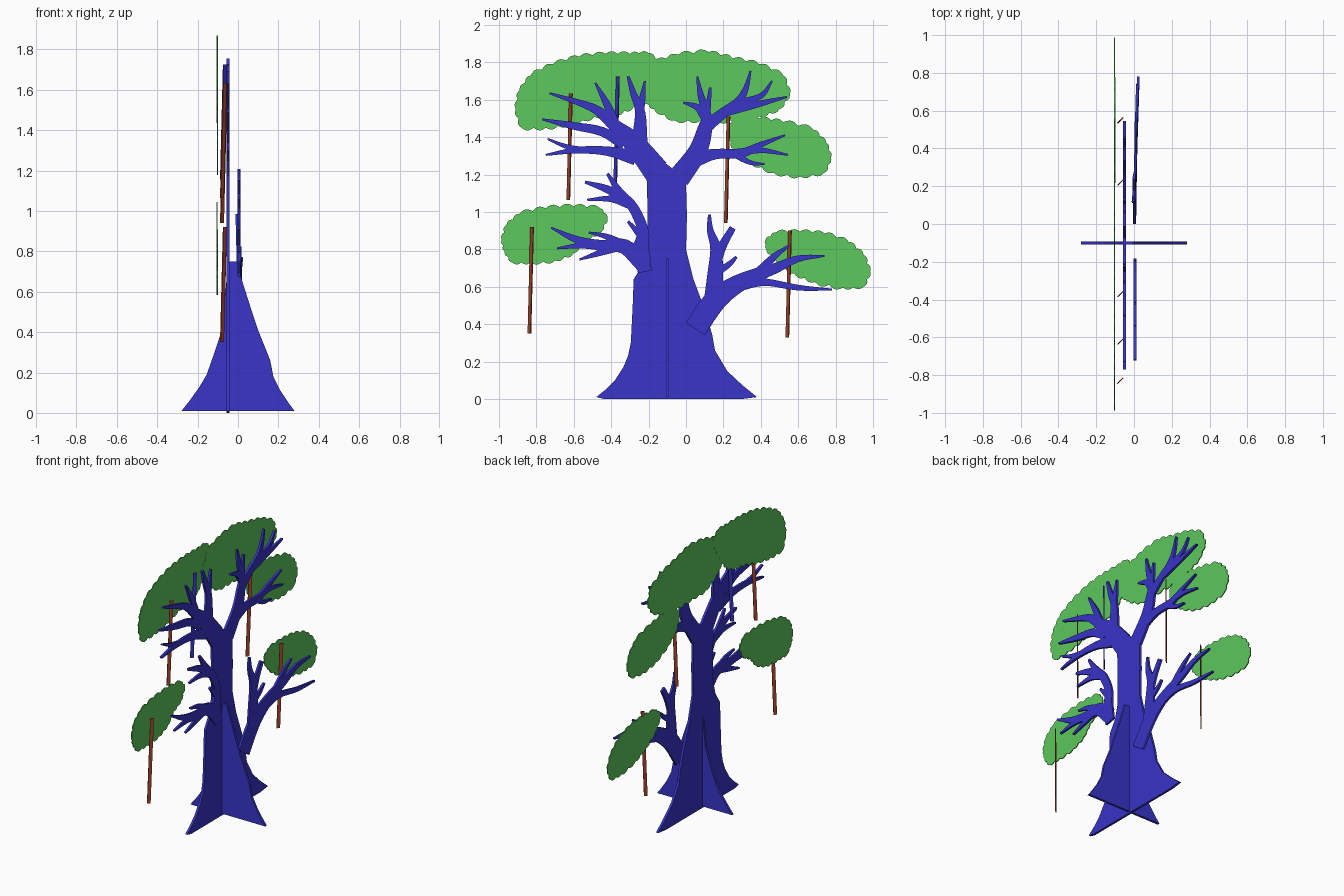
import bpy, bmesh, math
from mathutils import Vector, geometry


def material(name, rgb):
    m = bpy.data.materials.new(name)
    m.diffuse_color = (*rgb, 1)
    return m


BARK = material("bark_blue", (0.04, 0.035, 0.58))
LEAF = material("leaf_green", (0.107, 0.578, 0.107))
VINE = material("vine_brown", (0.35, 0.06, 0.025))


def branch(path, n=4):
    """Outline of a tapered branch along (u, v, width) points."""
    p = [Vector(q) for q in path]
    ext = [2 * p[0] - p[1]] + p + [2 * p[-1] - p[-2]]
    pts = []
    for a, b, c, d in zip(ext, ext[1:], ext[2:], ext[3:]):
        for i in range(n):
            t = i / n
            pts.append(0.5 * (2 * b + (c - a) * t + (2 * a - 5 * b + 4 * c - d) * t * t
                              + (3 * b - a - 3 * c + d) * t ** 3))
    pts.append(p[-1])
    right, left = [], []
    for i, q in enumerate(pts):
        d = pts[min(i + 1, len(pts) - 1)] - pts[max(i - 1, 0)]
        nrm = Vector((d.y, -d.x)).normalized() * max(q.z, 0.01) / 2
        right.append(q.xy + nrm)
        left.append(q.xy - nrm)
    return right + left[::-1]


def scallop(points, bulge=0.22, n=5):
    """Turn every edge of a clockwise outline into an outward bump."""
    out = []
    for a, b in zip(points, points[1:] + points[:1]):
        a, b = Vector(a), Vector(b)
        m = (a + b) / 2
        d = b - a
        nrm = Vector((-d.y, d.x))
        for s, e in ((a, m), (m, b)):
            for i in range(n):
                t = i / n
                out.append(s.lerp(e, t) + nrm * 0.5 * bulge * math.sin(math.pi * t))
    return out


def panel(name, outlines, place, thick, mat):
    """Merge flat outlines into one sheet, place it in space and thicken it."""
    verts, faces = [], []
    for o in outlines:
        o = [Vector(q) for q in o]
        area = sum(a.x * b.y - a.y * b.x for a, b in zip(o, o[1:] + o[:1]))
        if area < 0:
            o.reverse()
        faces.append(list(range(len(verts), len(verts) + len(o))))
        verts += o
    v2, _, f2, _, _, of = geometry.delaunay_2d_cdt(verts, [], faces, 1, 1e-4)
    bm = bmesh.new()
    bv = [bm.verts.new(place(q.x, q.y)) for q in v2]
    for f, src in zip(f2, of):
        if src:
            bm.faces.new([bv[i] for i in f])
    bmesh.ops.delete(bm, geom=[v for v in bm.verts if not v.link_faces], context='VERTS')
    bm.normal_update()
    nrm = bm.faces[:][0].normal.copy()
    for v in bm.verts:
        v.co -= nrm * thick / 2
    ext = bmesh.ops.extrude_face_region(bm, geom=bm.faces[:], use_keep_orig=True)
    for v in [g for g in ext["geom"] if isinstance(g, bmesh.types.BMVert)]:
        v.co += nrm * thick
    bmesh.ops.recalc_face_normals(bm, faces=bm.faces[:])
    me = bpy.data.meshes.new(name)
    bm.to_mesh(me)
    bm.free()
    me.materials.append(mat)
    ob = bpy.data.objects.new(name, me)
    bpy.context.collection.objects.link(ob)


# Main trunk sheet with the upper limbs
trunk = [(-.48, .01), (-.43, .05), (-.38, .10), (-.335, .17), (-.31, .23), (-.295, .3), (-.285, .5),
         (-.28, .64), (-.23, .72), (-.205, .82), (-.205, 1.0), (-.21, 1.17), (-.26, 1.25), (-.33, 1.31),
         (-.28, 1.42), (-.2, 1.33), (-.07, 1.23), (.02, 1.3), (.08, 1.27), (.02, 1.21), (0, 1.15),
         (.005, .98), (0, .8), (.04, .64), (.1, .48), (.14, .345), (.155, .26), (.22, .15),
         (.3, .075), (.38, .01), (.3, 0), (-.44, 0)]
left_limbs = [
    [(-.16, 1.22, .14), (-.28, 1.37, .11), (-.38, 1.46, .07), (-.47, 1.54, .05), (-.56, 1.58, .035), (-.73, 1.635, .01)],
    [(-.33, 1.36, .06), (-.45, 1.43, .05), (-.6, 1.46, .04), (-.77, 1.495, .01)],
    [(-.27, 1.29, .08), (-.42, 1.325, .05), (-.58, 1.33, .035), (-.75, 1.305, .01)],
    [(-.54, 1.33, .03), (-.64, 1.35, .025), (-.74, 1.39, .01)],
    [(-.37, 1.45, .05), (-.42, 1.57, .04), (-.485, 1.69, .01)],
    [(-.25, 1.36, .09), (-.245, 1.53, .055), (-.28, 1.63, .035), (-.31, 1.725, .015)],
    [(-.245, 1.53, .04), (-.235, 1.6, .035), (-.22, 1.7, .01)]]
right_limbs = [
    [(-.04, 1.18, .12), (.06, 1.32, .1), (.1, 1.44, .08), (.11, 1.52, .05), (.08, 1.62, .035), (.06, 1.725, .01)],
    [(.1, 1.51, .05), (.06, 1.56, .035), (-.015, 1.585, .01)],
    [(.11, 1.5, .04), (.13, 1.665, .015)],
    [(.1, 1.45, .07), (.2, 1.53, .055), (.28, 1.59, .045), (.32, 1.66, .03), (.345, 1.755, .01)],
    [(.27, 1.58, .04), (.4, 1.62, .03), (.46, 1.7, .01)],
    [(.2, 1.53, .045), (.38, 1.575, .035), (.54, 1.615, .01)],
    [(.04, 1.28, .09), (.16, 1.31, .055), (.3, 1.315, .05), (.4, 1.36, .03), (.53, 1.41, .01)],
    [(.28, 1.315, .04), (.4, 1.33, .03), (.545, 1.305, .01)],
    [(.26, 1.31, .04), (.34, 1.265, .025), (.42, 1.255, .01)]]
panel("trunk", [trunk] + [branch(b) for b in left_limbs + right_limbs],
      lambda u, v: (-.05, u, v), .016, BARK)

# Crossing root sheet
root = [(-.28, .01), (-.24, .06), (-.19, .13), (-.155, .19), (-.12, .29), (-.08, .41), (-.065, .56),
        (-.05, .75), (-.005, .75), (.0, .72), (.025, .64), (.06, .53), (.1, .41), (.16, .26),
        (.175, .18), (.21, .11), (.25, .05), (.28, .01)]
panel("cross_root", [root], lambda u, v: (u, -.1, v), .016, BARK)

# Lower left branch sheet
lower_left = [
    [(-.22, .68, .075), (-.24, .8, .085), (-.23, .9, .06), (-.28, 1.02, .055), (-.35, 1.1, .045), (-.42, 1.205, .015)],
    [(-.34, 1.08, .05), (-.43, 1.125, .04), (-.54, 1.16, .015)],
    [(-.3, 1.04, .05), (-.4, 1.07, .035), (-.53, 1.065, .01)],
    [(-.22, .72, .1), (-.33, .815, .08), (-.45, .82, .06), (-.58, .85, .04), (-.72, .915, .01)],
    [(-.42, .81, .04), (-.56, .82, .03), (-.69, .805, .01)],
    [(-.38, .81, .05), (-.48, .775, .03), (-.57, .745, .01)],
    [(-.35, .83, .05), (-.43, .87, .03), (-.52, .89, .01)],
    [(-.24, .87, .04), (-.31, .95, .015)]]
panel("lower_left_branch", [branch(b) for b in lower_left], lambda u, v: (.005, u, v), .014, BARK)

# Lower right branch sheet, slightly tilted
lower_right = [
    [(.05, .375, .12), (.15, .52, .12), (.25, .6, .1), (.37, .66, .075), (.48, .7, .055), (.6, .75, .035), (.74, .765, .01)],
    [(.28, .61, .07), (.42, .625, .04), (.6, .595, .03), (.78, .585, .01)],
    [(.38, .67, .05), (.47, .76, .035), (.55, .82, .01)],
    [(.14, .48, .1), (.155, .65, .085), (.16, .8, .06), (.13, .9, .035), (.125, .985, .015)],
    [(.16, .74, .06), (.2, .83, .045), (.25, .915, .035)],
    [(.17, .68, .04), (.23, .72, .03), (.27, .76, .015)]]
panel("lower_right_branch", [branch(b) for b in lower_right],
      lambda u, v: (.005 + .03 * (u - .05) - .02 * (v - .38), u, v), .014, BARK)

# Scalloped leaf sheets (clockwise outlines)
leaves = {
    "leaves_top_left": [(-.91, 1.55), (-.89, 1.65), (-.83, 1.73), (-.71, 1.79), (-.57, 1.83), (-.43, 1.845),
                        (-.3, 1.845), (-.2, 1.85), (-.13, 1.79), (-.17, 1.71), (-.23, 1.63), (-.28, 1.56),
                        (-.38, 1.52), (-.49, 1.51), (-.62, 1.47), (-.75, 1.45), (-.88, 1.45)],
    "leaves_top_right": [(-.24, 1.67), (-.17, 1.8), (-.04, 1.84), (.12, 1.855), (.25, 1.82), (.39, 1.79),
                         (.52, 1.73), (.555, 1.63), (.5, 1.55), (.39, 1.51), (.24, 1.49), (.08, 1.49),
                         (-.06, 1.49), (-.17, 1.55), (-.23, 1.6)],
    "leaves_mid_right": [(.22, 1.42), (.27, 1.54), (.39, 1.5), (.52, 1.48), (.68, 1.44), (.75, 1.37),
                         (.775, 1.29), (.74, 1.21), (.61, 1.19), (.47, 1.21), (.34, 1.27), (.26, 1.33)],
    "leaves_low_left": [(-.985, .85), (-.96, .93), (-.89, .99), (-.75, 1.02), (-.6, 1.03), (-.46, 1.02),
                        (-.42, .97), (-.46, .89), (-.54, .85), (-.6, .78), (-.7, .74), (-.83, .73),
                        (-.93, .73), (-.97, .79)],
    "leaves_low_right": [(.425, .85), (.48, .89), (.61, .895), (.74, .885), (.87, .84), (.95, .77),
                         (.985, .68), (.95, .6), (.84, .595), (.69, .625), (.58, .67), (.48, .74), (.43, .8)],
}
for i, (name, pts) in enumerate(leaves.items()):
    x = -.103 + .0008 * (i % 3 - 1)
    panel(name, [scallop(pts)], lambda u, v, x=x: (x, u, v), .006, LEAF)

# Hanging vines: thin diagonal strips leaning slightly
for i, (y, z, mat) in enumerate([(-.615, 1.634, VINE), (-.823, .92, VINE), (.227, 1.51, VINE),
                                 (.556, .9, VINE), (-.364, 1.725, BARK)]):
    strip = [(-.011, 0), (.011, 0), (-.009, -.57), (-.031, -.57)]
    panel("hanging_vine_%d" % (i + 1), [strip],
          lambda u, v: (-.065 + u * .71, y + u * .71, z + v), .006, mat)
